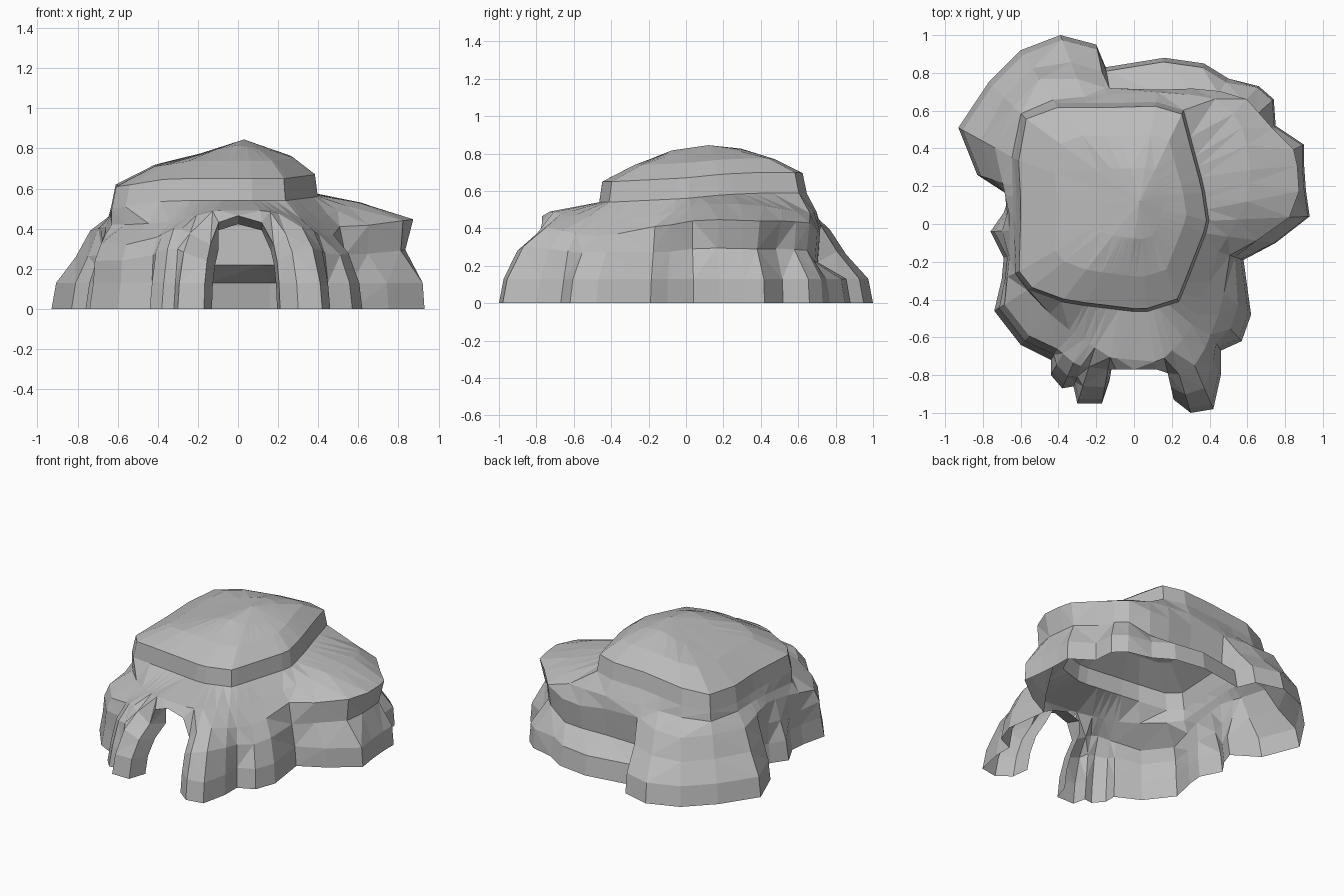
import bpy
import bmesh
import math
from mathutils import Vector

cube = bpy.data.objects.get("Cube")
if cube:
    bpy.data.objects.remove(cube, do_unlink=True)

# Footprint on the ground, anticlockwise from the left side
footprint = [
    (.93, .04), (.91, .18), (.9, .32), (.9, .42), (.75, .52), (.74, .66),
    (.66, .73), (.5, .77), (.37, .85), (.16, .88), (-.15, .83), (-.2, .95),
    (-.39, 1), (-.6, .92), (-.77, .75), (-.93, .51), (-.83, .26), (-.66, .15),
    (-.69, .06), (-.76, -.04), (-.69, -.18), (-.7, -.29), (-.74, -.46),
    (-.6, -.64), (-.44, -.72), (-.44, -.8), (-.38, -.87), (-.32, -.86),
    (-.3, -.95), (-.17, -.95), (-.1, -.8), (0, -.77), (.12, -.78),
    (.21, -.93), (.3, -1), (.42, -.98), (.46, -.8), (.46, -.67),
    (.57, -.62), (.62, -.48), (.58, -.19), (.75, -.1)]

# Top edge of the outer walls, with the arch in the middle of the front
shoulder = [
    (.88, .08, .45), (.86, .38, .44), (.72, .52, .44), (.6, .66, .43),
    (.4, .72, .37), (.1, .71, .41), (-.15, .72, .42), (-.4, .8, .38),
    (-.58, .74, .4), (-.74, .42, .39), (-.66, .05, .41), (-.66, -.2, .37),
    (-.69, -.42, .32), (-.56, -.59, .32), (-.42, -.65, .35), (-.3, -.75, .41),
    (-.137, -.77, .32), (-.1, -.77, .43), (0, -.77, .465), (.12, -.77, .43),
    (.178, -.79, .32), (.28, -.8, .41), (.36, -.7, .4), (.42, -.55, .36),
    (.47, -.42, .36), (.5, -.17, .41), (.7, -.06, .42)]

# Sloping ledge between the walls and the cap
ledge = [
    (.6, .1, .53), (.62, .35, .53), (.56, .55, .5), (.45, .66, .48),
    (.2, .7, .49), (-.1, .69, .49), (-.5, .65, .47), (-.65, .55, .46),
    (-.64, .1, .46), (-.63, -.27, .42), (-.5, -.43, .42), (-.32, -.58, .44),
    (-.12, -.71, .49), (.14, -.73, .49), (.28, -.59, .46),
    (.4, -.3, .45), (.45, -.14, .47)]

# Foot of the cap rock
cap_foot = [
    (.4, 0, .56), (.37, .2, .58), (.31, .42, .59), (.25, .65, .59),
    (-.1, .64, .58), (-.55, .64, .53), (-.64, .5, .51), (-.62, .1, .51),
    (-.63, -.26, .5), (-.55, -.36, .51), (-.36, -.42, .54),
    (.05, -.47, .54), (.24, -.41, .54)]


def turn(p):
    return math.atan2(p[1], p[0]) % math.tau


def sample(outline, angle):
    """Point where a ray from the middle crosses a closed outline."""
    ray = Vector((math.cos(angle), math.sin(angle), 0))
    for i, start in enumerate(outline):
        a, b = Vector(start), Vector(outline[(i + 1) % len(outline)])
        edge = b - a
        span = ray.x * edge.y - ray.y * edge.x
        if abs(span) < 1e-6 or a.xy.dot(ray.xy) + b.xy.dot(ray.xy) < 0:
            continue
        t = -(ray.x * a.y - ray.y * a.x) / span
        if -1e-6 <= t <= 1 + 1e-6:
            return a + edge * t
    return Vector(outline[0])


def scaled(p, factor, z):
    return Vector((p.x * factor, p.y * factor, z))


def waist(base, top):
    """Break line halfway up the outer walls."""
    if base.x > .65:
        return scaled(base.lerp(top, .62), .94, top.z * .66)
    if base.y > .75 and base.x > -.18:
        return scaled(top, .98, .22)
    if base.y < -.4:
        p = base.lerp(top, .48)
        p.z = top.z * .75
        return p
    p = base.lerp(top, .62)
    p.z = top.z * .66
    return p


def dome(ring, amount, lift, fall):
    """Ring pulled from the cap rim to the summit, lower away from the ridge."""
    pulled = [p.lerp(apex, amount) for p in ring]
    return [p + Vector((0, 0, lift - fall * abs(p.x))) for p in pulled]


apex = Vector((.03, .12, .845))
base_ring = [Vector((x, y, 0)) for x, y in footprint]
angles = [turn(p) for p in base_ring]
shoulder_ring = [sample(shoulder, a) for a in angles]
ledge_ring = [sample(ledge, a) for a in angles]
foot_ring = [sample(cap_foot, a) for a in angles]
rim_ring = [scaled(p, .965, p.z + .11) for p in foot_ring]
rings = [
    base_ring,
    [scaled(p, .99 if p.x > .65 else .975, .13) for p in base_ring],
    [waist(b, s) for b, s in zip(base_ring, shoulder_ring)],
    shoulder_ring, ledge_ring, foot_ring, rim_ring,
    dome(rim_ring, .3, .03, 0), dome(rim_ring, .65, .04, .18)]

# Columns that bound the doorway
first = footprint.index((-.17, -.95))
last = footprint.index((.21, -.93))
ARCH_LEVEL = 3

bm = bmesh.new()
verts = [[bm.verts.new(p) for p in ring] for ring in rings]
count = len(footprint)

# Rock shell, leaving the doorway open
for level in range(len(rings) - 1):
    for i in range(count):
        if level < ARCH_LEVEL and first <= i < last:
            continue
        j = (i + 1) % count
        low, high = verts[level], verts[level + 1]
        bm.faces.new((low[i], low[j], high[j], high[i]))
top = bm.verts.new(apex)
for i in range(count):
    bm.faces.new((verts[-1][i], verts[-1][(i + 1) % count], top))

# Door reveal that gives the arch its thickness
path = [verts[level][first] for level in range(ARCH_LEVEL)]
path += verts[ARCH_LEVEL][first:last + 1]
path += [verts[level][last] for level in reversed(range(ARCH_LEVEL))]
inner = []
for v in path:
    shift = .04 if v.co.x < -.12 else -.015 if v.co.x > .14 else 0
    inner.append(bm.verts.new((v.co.x + shift, v.co.y + .12, v.co.z * .91)))
for i in range(len(path) - 1):
    bm.faces.new((path[i], path[i + 1], inner[i + 1], inner[i]))

# Tidy up and split into flat facets
bmesh.ops.delete(bm, geom=[v for v in bm.verts if not v.link_faces], context="VERTS")
bmesh.ops.triangulate(bm, faces=bm.faces[:], quad_method="SHORT_EDGE")
bmesh.ops.recalc_face_normals(bm, faces=bm.faces[:])

mesh = bpy.data.meshes.new("cave_rock")
bm.to_mesh(mesh)
bm.free()
cave = bpy.data.objects.new("cave_rock", mesh)
bpy.context.scene.collection.objects.link(cave)

# Plain grey stone
stone = bpy.data.materials.new("grey_stone")
stone.use_nodes = True
grey = (.5, .5, .5, 1)
stone.diffuse_color = grey
stone.node_tree.nodes["Principled BSDF"].inputs["Base Color"].default_value = grey
mesh.materials.append(stone)
